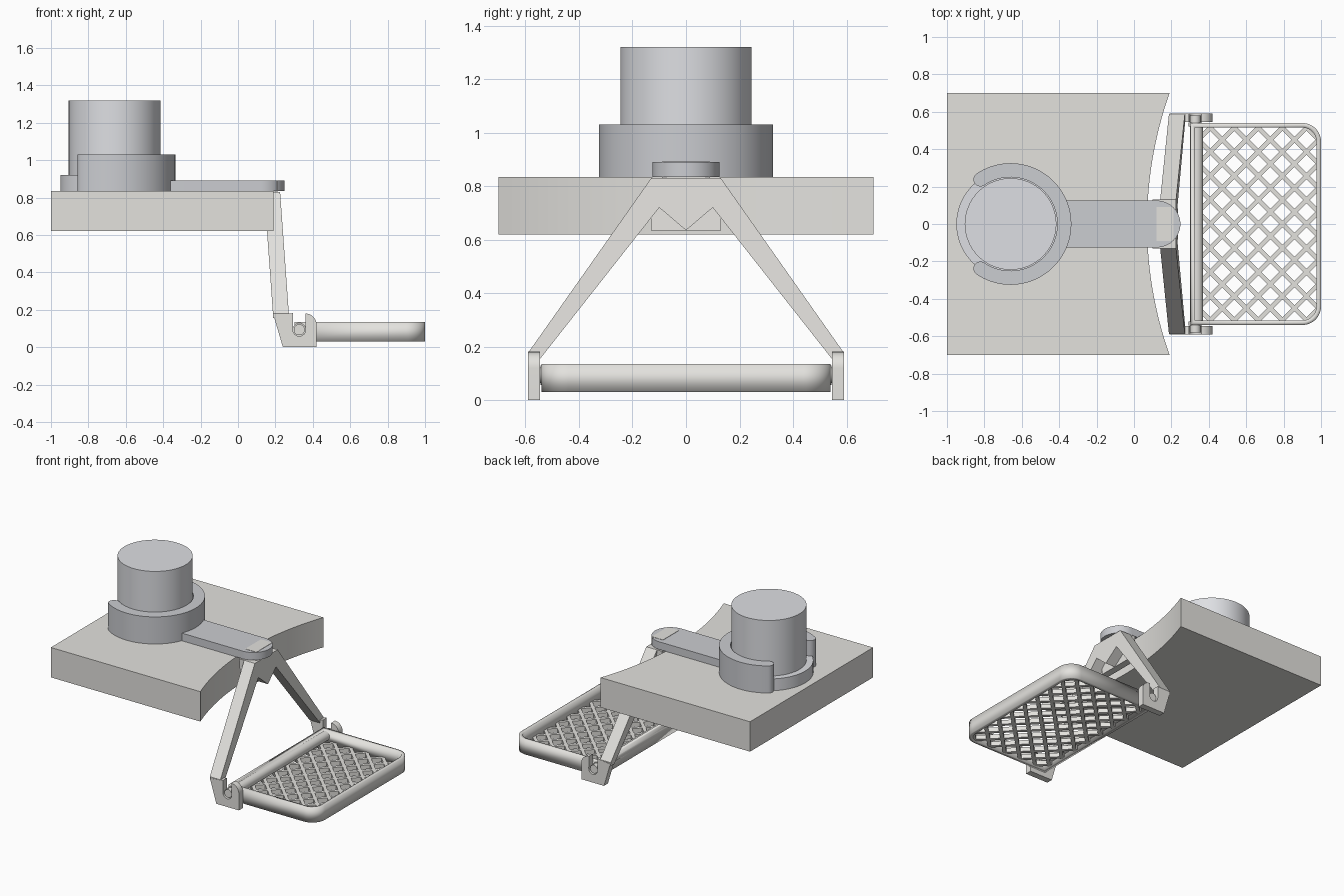
import bpy, bmesh
from math import sin, cos, radians, sqrt
from mathutils import Vector

if "Cube" in bpy.data.objects:
    bpy.data.objects.remove(bpy.data.objects["Cube"])


def material(name, c):
    m = bpy.data.materials.new(name)
    m.diffuse_color = (*c, 1)
    m.use_nodes = True
    m.node_tree.nodes["Principled BSDF"].inputs["Base Color"].default_value = m.diffuse_color
    return m


BEIGE = material("warm_grey", (0.77, 0.76, 0.73))
STEEL = material("cool_grey", (0.60, 0.61, 0.64))
SILVER = material("light_grey", (0.73, 0.74, 0.77))


def arc(cx, cy, r, a0, a1, n=16):
    return [(cx + r * cos(radians(a0 + (a1 - a0) * i / n)),
             cy + r * sin(radians(a0 + (a1 - a0) * i / n))) for i in range(n + 1)]


def prism(name, pts, d0, d1, place, mat, caps=True):
    """Extrude a 2D profile from depth d0 to d1; place(u, v, d) gives x, y, z."""
    bm = bmesh.new()
    a = [bm.verts.new(place(u, v, d0)) for u, v in pts]
    b = [bm.verts.new(place(u, v, d1)) for u, v in pts]
    n = len(pts)
    for i in range(n):
        j = (i + 1) % n
        bm.faces.new((a[i], a[j], b[j], b[i]))
    if caps:
        bm.faces.new(a[::-1])
        bm.faces.new(b)
        bmesh.ops.recalc_face_normals(bm, faces=bm.faces[:])
    me = bpy.data.meshes.new(name)
    bm.to_mesh(me)
    bm.free()
    me.materials.append(mat)
    ob = bpy.data.objects.new(name, me)
    bpy.context.collection.objects.link(ob)
    bpy.ops.object.select_all(action='DESELECT')
    ob.select_set(True)
    bpy.context.view_layer.objects.active = ob
    bpy.ops.object.shade_smooth_by_angle(angle=radians(30))
    return ob


def flat(u, v, d):       # profile in xy, depth along z
    return (u, v, d)


def side(u, v, d):       # profile in xz, depth along y
    return (u, d, v)


def leaning(u, v, d):    # profile in yz, leaning outwards towards the bottom
    return (d + (0.83 - v) * 0.072, u, v)


def circle(cx, cy, r, n=64):
    return arc(cx, cy, r, 0, 360, n)[:-1]


def rect(x0, x1, y0, y1):
    return [(x0, y0), (x1, y0), (x1, y1), (x0, y1)]


# Wall slab with concave front edge
R = 2.1
edge = [(2.17 - sqrt(R * R - y * y), y) for y in [-0.7 + 1.4 * i / 32 for i in range(33)]]
prism("slab", [(-1, -0.7)] + edge + [(-1, 0.7)], 0.62, 0.835, flat, BEIGE)

# Post with base flange
CX = -0.66
prism("post", circle(CX, 0, 0.245), 0.835, 1.32, flat, SILVER)
prism("post_flange", circle(CX, 0, 0.29), 0.835, 0.92, flat, SILVER)

# C-shaped clip with rounded ends
A, RM, RC = 124, 0.2875, 0.0375
ex, ey = CX + RM * cos(radians(A)), RM * sin(radians(A))
clip = (arc(CX, 0, RM + RC, -A, A, 64) + arc(ex, ey, RC, A, A + 180)[1:-1]
        + arc(CX, 0, RM - RC, A, -A, 64) + arc(ex, -ey, RC, 180 - A, 360 - A)[1:-1])
prism("clip", clip, 0.835, 1.03, flat, STEEL)

# Arm reaching out from the clip
prism("arm", [(-0.37, -0.125)] + arc(0.123, 0, 0.125, -90, 90, 32) + [(-0.37, 0.125)],
      0.835, 0.89, flat, STEEL)

# Two-legged hanging bracket with tab through the arm
half = [(0.10, 0.72), (0.545, 0.155), (0.588, 0.155), (0.588, 0.18), (0.13, 0.83)]
frame = [(0, 0.635)] + half + [(-y, z) for y, z in reversed(half)]
prism("bracket_legs", frame, 0.14, 0.225, leaning, BEIGE)
prism("bracket_plate", rect(-0.13, 0.13, 0.635, 0.83), 0.10, 0.15, leaning, BEIGE)
prism("bracket_tab", rect(0.12, 0.21, -0.09, 0.09), 0.80, 0.892, flat, BEIGE)

# Hooks at the leg ends
hook = ([(0.24, 0), (0.42, 0)] + arc(0.36, 0.12, 0.06, 0, 90, 12)
        + arc(0.3275, 0.093, 0.034, 0, -180, 16) + [(0.2935, 0.182), (0.19, 0.17)])
for s, label in ((1, "back"), (-1, "front")):
    prism("hook_" + label, hook, s * 0.545, s * 0.59, side, BEIGE)
    prism("collar_" + label, circle(0.3275, 0.093, 0.036, 32), s * 0.52, s * 0.543, side, BEIGE)

# Hinge rod and pins
prism("hinge_rod", circle(0.335, 0.093, 0.034, 32), -0.53, 0.53, side, BEIGE)
prism("hinge_pin", circle(0.3275, 0.093, 0.029, 32), -0.58, 0.58, side, BEIGE)


# Basket rim
def outline(x0, x1, w, r):
    return ([(x0, -w)] + arc(x1 - r, -w + r, r, -90, 0)
            + arc(x1 - r, w - r, r, 0, 90) + [(x0, w)])


rim = prism("basket_rim", outline(0.302, 1.0, 0.54, 0.1), 0.03, 0.135, flat, BEIGE, caps=False)
sol = rim.modifiers.new("wall", 'SOLIDIFY')
sol.thickness, sol.offset, sol.use_even_offset = 0.025, -1, True

# Diagonal lattice floor, each bar cut to the rim
border = [Vector(p) for p in outline(0.33, 0.985, 0.525, 0.09)]


def cut(p, d):
    t0, t1 = -9, 9
    for a, b in zip(border, border[1:] + border[:1]):
        e = b - a
        n = Vector((e.y, -e.x))
        den, num = n.dot(d), n.dot(a - p)
        if abs(den) < 1e-7:
            if num < 0:
                return None
        elif den > 0:
            t1 = min(t1, num / den)
        else:
            t0 = max(t0, num / den)
    return (t0, t1) if t1 - t0 > 0.03 else None


W = 0.012
for s in (1, -1):
    d = Vector((1, s)).normalized()
    n = Vector((-d.y, d.x))
    for k in range(-9, 10):
        p = Vector((0.665, 0)) + n * (k * 0.091)
        span = cut(p, d)
        if span:
            q0, q1 = p + d * span[0], p + d * span[1]
            bar = [q0 - n * W, q1 - n * W, q1 + n * W, q0 + n * W]
            prism("lattice_bar", [tuple(v) for v in bar], 0.032, 0.062, flat, BEIGE)
